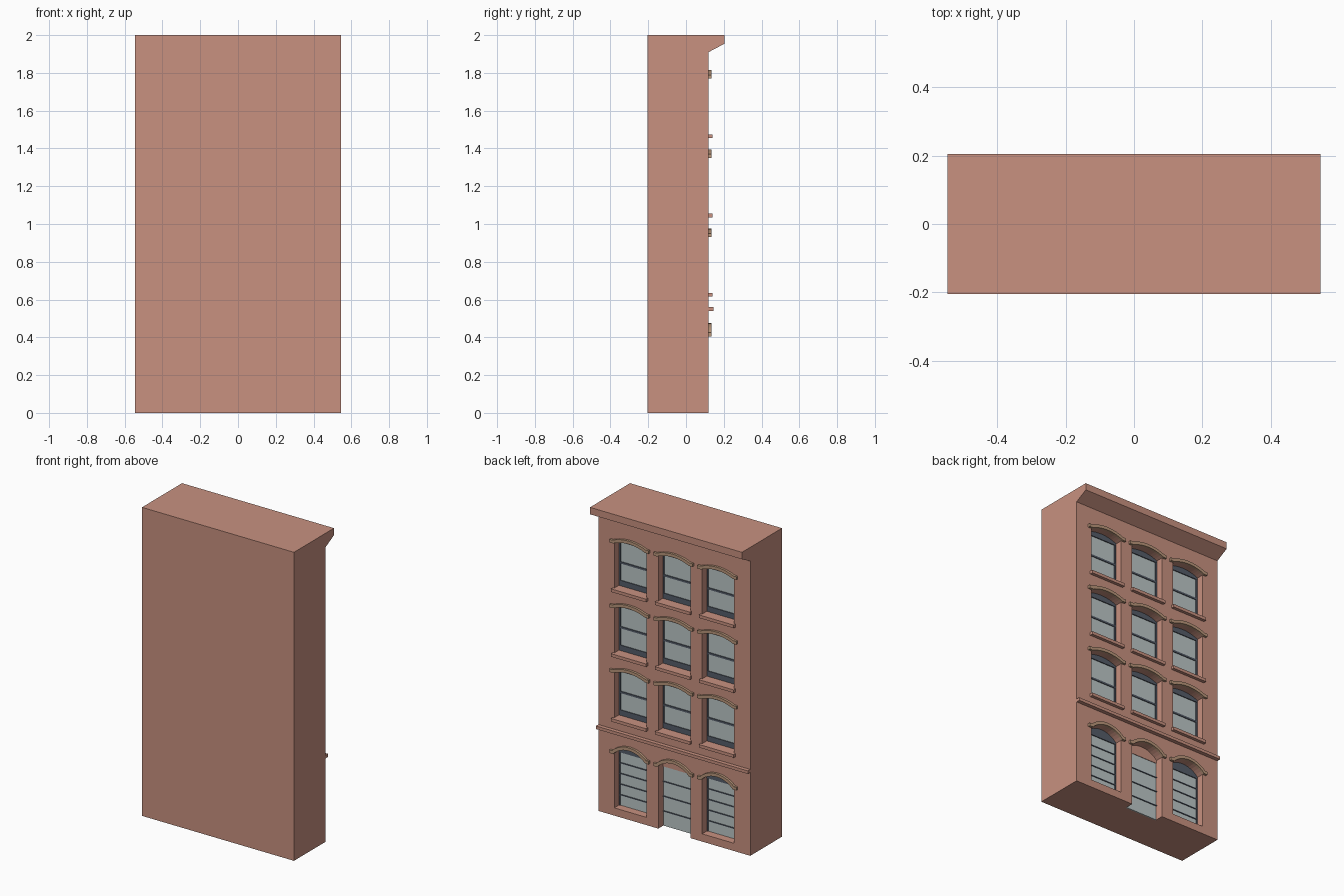
import bpy, bmesh, math

if "Cube" in bpy.data.objects:
    bpy.data.objects.remove(bpy.data.objects["Cube"])


def material(name, rgb):
    m = bpy.data.materials.new(name)
    m.diffuse_color = (*rgb, 1)
    m.use_nodes = True
    m.node_tree.nodes["Principled BSDF"].inputs["Base Color"].default_value = m.diffuse_color
    return m


BRICK = material("terracotta_brick", (0.578, 0.283, 0.216))
STONE = material("tan_stone", (0.485, 0.305, 0.195))
GLASS = material("pale_grey_glass", (0.50, 0.57, 0.57))
FRAME = material("dark_slate_frame", (0.09, 0.107, 0.141))

WALL, BACK = 0.12, 0.065       # facade plane and bottom of the recesses
HALF = 0.545                   # half width of the building
W = 0.115                      # half width of an opening
COLS = (-0.315, 0.0, 0.315)


def prisms(name, profiles, a, b, mat, axis="y"):
    """One object made of 2D outlines extruded from a to b along an axis."""
    bm = bmesh.new()
    for pts in profiles:
        if axis == "y":
            vs = [bm.verts.new((u, a, v)) for u, v in pts]
            step = (0, b - a, 0)
        else:
            vs = [bm.verts.new((a, u, v)) for u, v in pts]
            step = (b - a, 0, 0)
        face = bm.faces.new(vs)
        ext = bmesh.ops.extrude_face_region(bm, geom=[face])
        moved = [g for g in ext["geom"] if isinstance(g, bmesh.types.BMVert)]
        bmesh.ops.translate(bm, verts=moved, vec=step)
    bmesh.ops.recalc_face_normals(bm, faces=bm.faces)
    me = bpy.data.meshes.new(name)
    bm.to_mesh(me)
    bm.free()
    me.materials.append(mat)
    ob = bpy.data.objects.new(name, me)
    bpy.context.collection.objects.link(ob)
    return ob


def rect(x0, x1, z0, z1):
    return [(x0, z0), (x1, z0), (x1, z1), (x0, z1)]


def arc(cx, cz, r, half, n=12):
    """Points of an arch from right to left."""
    t = math.asin(half / r)
    return [(cx + r * math.sin(t - 2 * t * i / n),
             cz + r * math.cos(t - 2 * t * i / n)) for i in range(n + 1)]


def circle(spring, rise):
    r = (W * W + rise * rise) / (2 * rise)
    return spring + rise - r, r


def opening(cx, bottom, spring, rise):
    cz, r = circle(spring, rise)
    return [(cx - W, bottom), (cx + W, bottom)] + arc(cx, cz, r, W)


def head(cx, low, spring, rise):
    return opening(cx, low, spring, rise)


def hood(cx, spring, rise, t=0.02, ear=0.14):
    """Arched band with a short level ear at each end."""
    cz, r = circle(spring, rise)
    top = spring + t
    half = math.sqrt((r + t) ** 2 - (top - cz) ** 2)
    return ([(cx + ear, spring), (cx + ear, top)] + arc(cx, cz, r + t, half)
            + [(cx - ear, top), (cx - ear, spring)]
            + arc(cx, cz, r, W)[::-1])


# Opening sizes: upper storeys (bottom, spring) and ground floor
UPPER = [(0.635 + 0.42 * i, 0.93 + 0.42 * i) for i in range(3)]
UR, GR, GS, GB = 0.025, 0.05, 0.405, 0.05

# Building body with cornice as one side profile
body = prisms("building_body", [[(-0.205, 0), (WALL, 0), (WALL, 1.91),
              (0.205, 1.955), (0.205, 2), (-0.205, 2)]], -HALF, HALF, BRICK, "x")

# Recesses cut into the facade
holes = [opening(x, b, s, UR) for b, s in UPPER for x in COLS]
holes += [opening(x, -0.1 if x == 0 else GB, GS, GR) for x in COLS]
cutter = prisms("recess_cutter", holes, BACK, 0.16, BRICK)
cutter.hide_render = True
mod = body.modifiers.new("recesses", "BOOLEAN")
mod.operation, mod.solver, mod.object = "DIFFERENCE", "EXACT", cutter
bpy.context.view_layer.objects.active = body
bpy.ops.object.modifier_apply(modifier=mod.name)
bpy.data.objects.remove(cutter)

# String course, sills and arched hoods
prisms("string_course", [rect(-HALF, HALF, 0.54, 0.56)], WALL - 0.005, 0.145, BRICK)
prisms("window_sills", [rect(x - 0.125, x + 0.125, b - 0.02, b)
       for b, s in UPPER for x in COLS], WALL - 0.005, 0.14, BRICK)
prisms("arched_hoods", [hood(x, s, UR) for b, s in UPPER for x in COLS]
       + [hood(x, GS, GR) for x in COLS], WALL - 0.002, 0.135, STONE)

# Glass and panels at the back of the recesses
panes = [rect(x - W, x + W, b, s) for b, s in UPPER for x in COLS]
panes += [rect(x - W, x + W, GB, GS) for x in COLS if x]
prisms("window_glass", panes, BACK - 0.005, BACK + 0.003, GLASS)
prisms("door_panel", [rect(-W, W, 0, 0.385)], BACK - 0.005, BACK + 0.003, GLASS)
prisms("door_arch_panel", [head(0, 0.385, GS, GR)], BACK - 0.005, BACK + 0.006, BRICK)

# Dark sash frames: arched head, bottom rail, meeting rail and stiles
heads, bars = [], []
for b, s in UPPER:
    for x in COLS:
        heads.append(head(x, s - 0.012, s, UR))
        bars.append(rect(x - W, x + W, b, b + 0.035))
        bars.append(rect(x - W, x + W, b + 0.144, b + 0.156))
        bars += [rect(x + k - 0.005, x + k + 0.005, b + 0.035, s - 0.012)
                 for k in (-W + 0.005, W - 0.005)]
for x in COLS:
    if x:
        heads.append(head(x, GS - 0.01, GS, GR))
        bars += [rect(x - W, x + W, GB + 0.069 * i - 0.003, GB + 0.069 * i + 0.003)
                 for i in range(1, 5)]
        bars += [rect(x + k - 0.004, x + k + 0.004, GB, GS - 0.01)
                 for k in (-W + 0.004, W - 0.004)]
bars += [rect(-W, W, 0.096 * i - 0.003, 0.096 * i + 0.003) for i in range(1, 4)]
prisms("arched_frame_heads", heads, BACK - 0.004, BACK + 0.009, FRAME)
prisms("sash_bars", bars, BACK, BACK + 0.008, FRAME)
